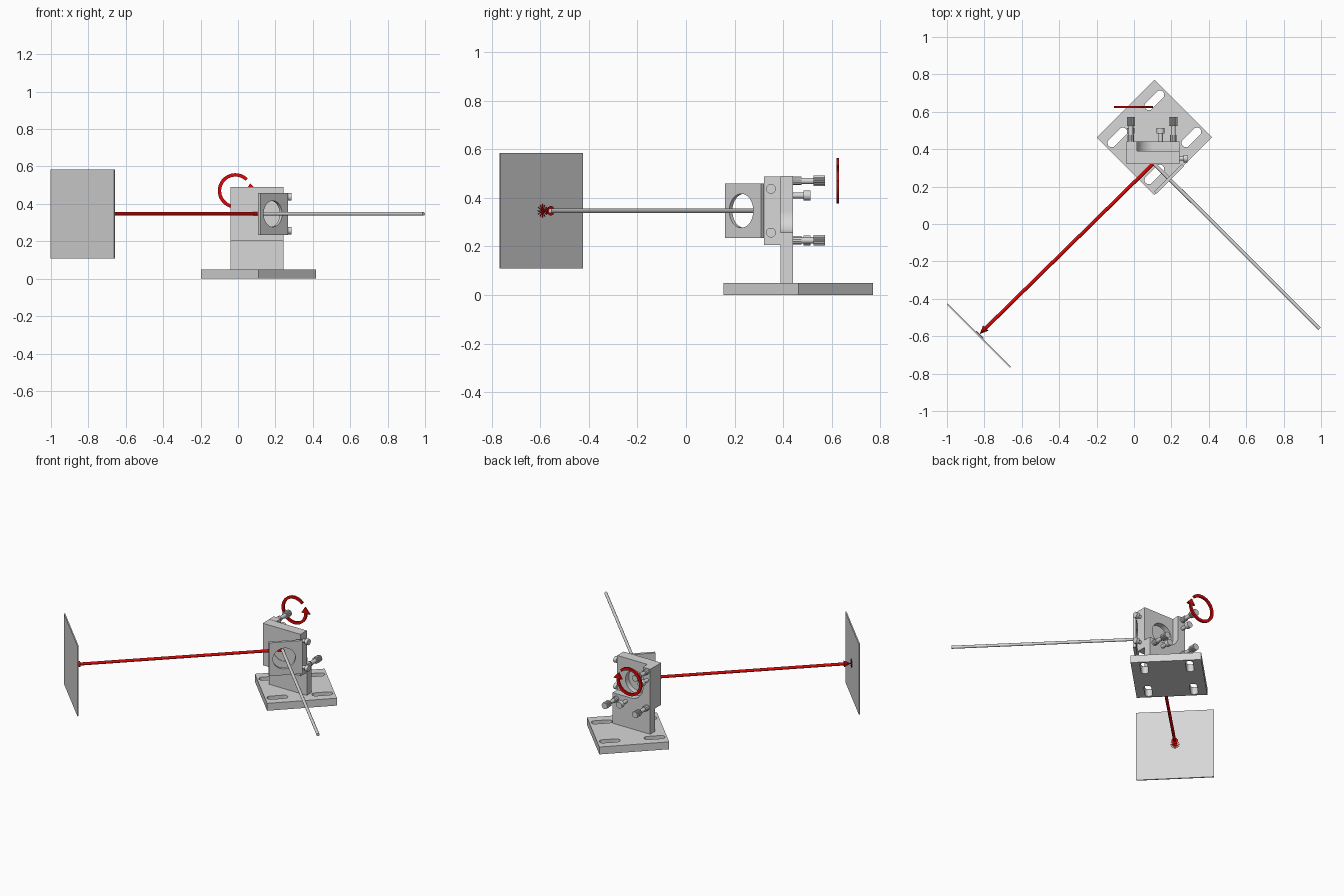
import bpy, bmesh
from math import cos, sin, pi, radians
from mathutils import Vector, Matrix

cube = bpy.data.objects.get("Cube")
if cube:
    bpy.data.objects.remove(cube)


def material(name, rgb):
    m = bpy.data.materials.new(name)
    m.use_nodes = True
    m.diffuse_color = (*rgb, 1)
    m.node_tree.nodes["Principled BSDF"].inputs["Base Color"].default_value = (*rgb, 1)
    return m


GREY = material("light grey", (0.68, 0.68, 0.68))
RED = material("red", (0.72, 0.002, 0.002))


def activate(ob):
    bpy.ops.object.select_all(action='DESELECT')
    ob.select_set(True)
    bpy.context.view_layer.objects.active = ob


def finish(name, bm, mat, smooth=False):
    bmesh.ops.recalc_face_normals(bm, faces=bm.faces)
    mesh = bpy.data.meshes.new(name)
    bm.to_mesh(mesh)
    bm.free()
    ob = bpy.data.objects.new(name, mesh)
    bpy.context.collection.objects.link(ob)
    mesh.materials.append(mat)
    if smooth:
        activate(ob)
        bpy.ops.object.shade_smooth_by_angle(angle=radians(35))
    return ob


def box(name, center, size, mat, turn=0):
    bm = bmesh.new()
    place = Matrix.Translation(center) @ Matrix.Rotation(turn, 4, 'Z') @ Matrix.Diagonal((*size, 1))
    bmesh.ops.create_cube(bm, size=1, matrix=place)
    return finish(name, bm, mat)


def rod(name, a, b, r, mat, r2=None, sides=24):
    a, b = Vector(a), Vector(b)
    d = b - a
    bm = bmesh.new()
    place = Matrix.Translation((a + b) / 2) @ d.to_track_quat('Z', 'Y').to_matrix().to_4x4()
    bmesh.ops.create_cone(bm, cap_ends=True, segments=sides, radius1=r,
                          radius2=r if r2 is None else r2, depth=d.length, matrix=place)
    return finish(name, bm, mat, True)


def profile(name, points, y0, y1, mat):
    """Extrude an (x, z) outline from y0 to y1."""
    bm = bmesh.new()
    face = bm.faces.new([bm.verts.new((x, y0, z)) for x, z in points])
    new = bmesh.ops.extrude_face_region(bm, geom=[face])["geom"]
    bmesh.ops.translate(bm, vec=(0, y1 - y0, 0),
                        verts=[v for v in new if isinstance(v, bmesh.types.BMVert)])
    return finish(name, bm, mat, True)


def cut(ob, cutter):
    activate(ob)
    mod = ob.modifiers.new("cut", 'BOOLEAN')
    mod.operation = 'DIFFERENCE'
    mod.solver = 'EXACT'
    mod.object = cutter
    bpy.ops.object.modifier_apply(modifier=mod.name)
    bpy.data.objects.remove(cutter)


def arc(cx, cz, r, start, end, n):
    steps = [radians(start + (end - start) * i / n) for i in range(n + 1)]
    return [(cx + r * cos(t), cz + r * sin(t)) for t in steps]


def knurled(x, z, r, teeth):
    """Outline of a ridged round grip."""
    rim = [(r if i % 2 else r * 0.9, pi * i / teeth) for i in range(2 * teeth)]
    return [(x + q * cos(t), z + q * sin(t)) for q, t in rim]


Z = 0.347          # beam height
CX = 0.105         # mirror centre
HIT = Vector((CX, 0.325, Z))

# Base plate with four slots
base = box("base_plate", (0.109, 0.463, 0.025), (0.435, 0.435, 0.05), GREY, pi / 4)
turn = Matrix.Translation((0.109, 0.463, 0)) @ Matrix.Rotation(pi / 4, 4, 'Z')
for u in (-0.14, 0.14):
    for v in (-0.14, 0.14):
        bm = bmesh.new()
        outline = arc(u + 0.042, v, 0.023, -90, 90, 10) + arc(u - 0.042, v, 0.023, 90, 270, 10)
        face = bm.faces.new([bm.verts.new(turn @ Vector((x, y, -0.05))) for x, y in outline])
        new = bmesh.ops.extrude_face_region(bm, geom=[face])["geom"]
        bmesh.ops.translate(bm, vec=(0, 0, 0.2),
                            verts=[w for w in new if isinstance(w, bmesh.types.BMVert)])
        cut(base, finish("slot_cutter", bm, GREY))

# Upright rear plate with its open corner
corner = [(-0.04, 0.05), (0.242, 0.05), (0.242, 0.257)]
profile("rear_plate", corner + arc(CX, Z, 0.09, 270, 180, 16) + [(0.015, 0.49), (-0.04, 0.49)],
        0.39, 0.44, GREY)

# Front plate with bore, and mirror in it
plate = box("front_plate", (0.101, 0.356, Z), (0.282, 0.068, 0.284), GREY)
cut(plate, rod("bore_cutter", (CX, 0.2, Z), (CX, 0.6, Z), 0.075, GREY, sides=40))
rod("mirror", (CX, 0.325, Z), (CX, 0.355, Z), 0.075, GREY, sides=40)

# Angled aperture plate in the incoming beam
along = Vector((1, -1, 0)).normalized()
mid = Vector((0.187, 0.241, Z))
hole = Vector((0.182, 0.232, Z))
aperture = box("aperture_plate", mid, (0.208, 0.018, 0.225), GREY, pi / 4)
cut(aperture, rod("hole_cutter", hole - along * 0.1, hole + along * 0.1, 0.07, GREY, sides=40))

# Adjuster screws and locking screws on the back
for i, (x, z) in enumerate([(-0.017, 0.47), (-0.017, 0.225), (0.21, 0.225)]):
    rod(f"adjuster_thread_{i}", (x, 0.42, z), (x, 0.53, z), 0.013, GREY)
    profile(f"adjuster_collar_{i}", knurled(x, z, 0.018, 12), 0.44, 0.475, GREY)
    profile(f"adjuster_knob_{i}", knurled(x, z, 0.022, 16), 0.525, 0.572, GREY)
for i, (x, z) in enumerate([(-0.017, 0.41), (0.142, 0.225)]):
    rod(f"lock_shaft_{i}", (x, 0.43, z), (x, 0.49, z), 0.012, GREY)
    rod(f"lock_head_{i}", (x, 0.485, z), (x, 0.513, z), 0.021, GREY)

# Screws on the side of the front plate
for i, z in enumerate((0.257, 0.437)):
    rod(f"side_screw_shaft_{i}", (0.23, 0.35, z), (0.27, 0.35, z), 0.011, GREY)
    rod(f"side_screw_head_{i}", (0.265, 0.35, z), (0.286, 0.35, z), 0.02, GREY)

# Incoming beam, reflected beam and its arrowhead
rod("incoming_beam", HIT, (0.992, -0.56, Z), 0.0095, GREY)
end = Vector((-0.825, -0.588, Z))
back = (HIT - end).normalized()
rod("reflected_beam", HIT, end + back * 0.03, 0.0095, RED)
rod("beam_arrowhead", end + back * 0.045, end, 0.02, RED, 0.0)

# Screen and the star where the beam lands
box("screen", (-0.83, -0.597, Z), (0.478, 0.008, 0.476), GREY, -pi / 4)
spot = Vector((-0.824, -0.591, Z))
for i in range(6):
    t = pi * i / 6
    ray = (along * cos(t) + Vector((0, 0, sin(t)))) * 0.027
    rod(f"impact_star_{i}", spot - ray, spot + ray, 0.002, RED, sides=6)

# Curved arrow showing rotation
RX, RZ = -0.014, 0.47
ring = arc(RX, RZ, 0.094, 45, 360, 48) + arc(RX, RZ, 0.076, 360, 45, 48)
profile("rotation_arrow", ring, 0.619, 0.631, RED)
profile("rotation_arrowhead", [(RX + 0.054, RZ), (RX + 0.116, RZ), (RX + 0.08, RZ + 0.04)],
        0.619, 0.631, RED)
